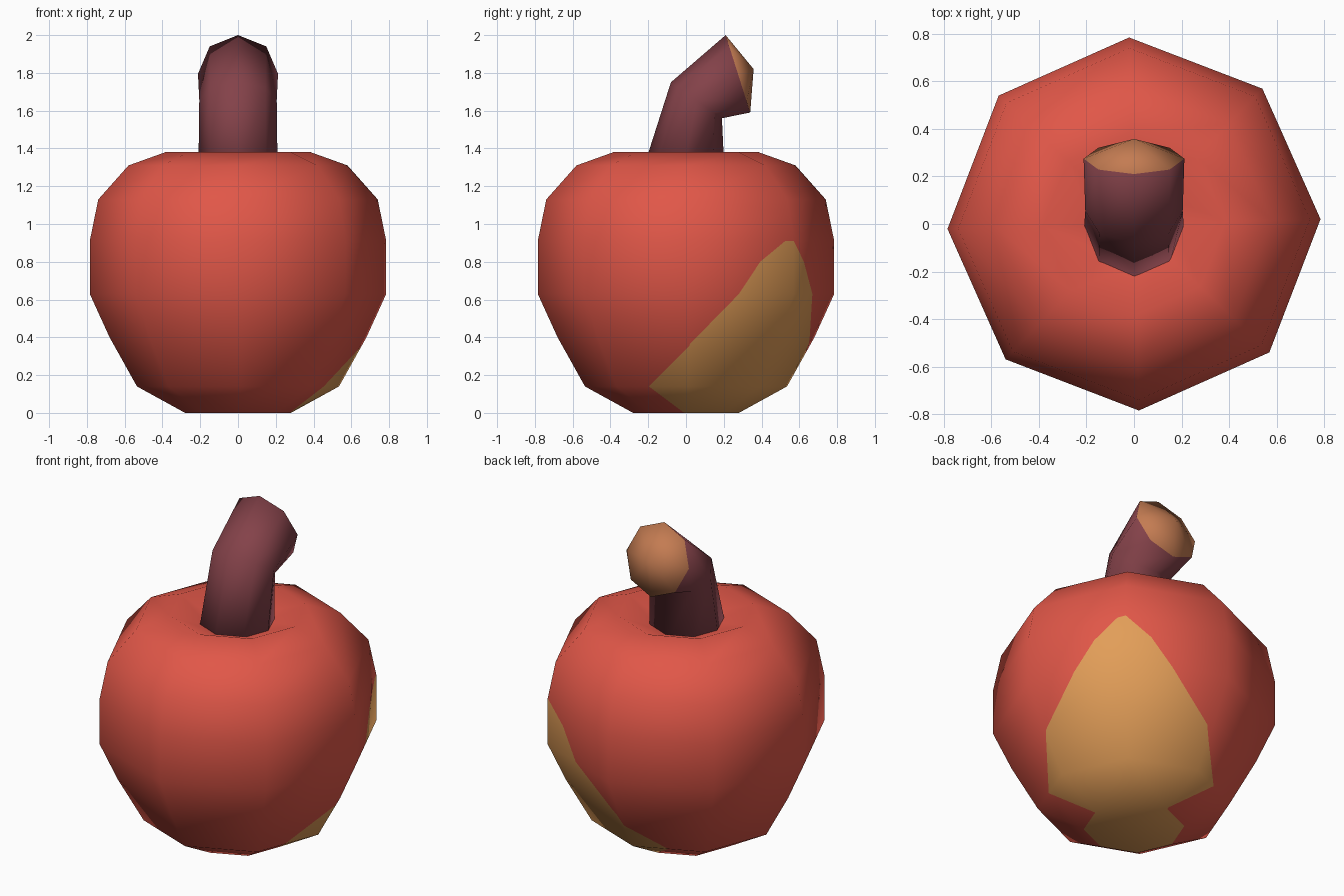
import bpy, bmesh, math
from mathutils import Vector

if "Cube" in bpy.data.objects:
    bpy.data.objects.remove(bpy.data.objects["Cube"])


def material(name, rgb):
    m = bpy.data.materials.new(name)
    m.diffuse_color = (*rgb, 1)
    m.use_nodes = True
    m.node_tree.nodes["Principled BSDF"].inputs["Base Color"].default_value = m.diffuse_color
    return m


RED = material("red skin", (0.75, 0.095, 0.065))
TAN = material("tan patch", (0.76, 0.34, 0.098))
PLUM = material("plum stem", (0.23, 0.054, 0.067))
BROWN = material("cut end brown", (0.55, 0.20, 0.084))


def loft(rings):
    """Join rings of equal point count, closing both ends."""
    bm = bmesh.new()
    loops = [[bm.verts.new(p) for p in ring] for ring in rings]
    for a, b in zip(loops, loops[1:]):
        for i in range(len(a)):
            j = (i + 1) % len(a)
            bm.faces.new((a[i], a[j], b[j], b[i]))
    bm.faces.new(loops[0][::-1])
    end = bm.faces.new(loops[-1])
    bmesh.ops.recalc_face_normals(bm, faces=bm.faces[:])
    return bm, end


def finish(bm, name, mats):
    for f in bm.faces:
        f.smooth = True
    me = bpy.data.meshes.new(name)
    bm.to_mesh(me)
    bm.free()
    for m in mats:
        me.materials.append(m)
    ob = bpy.data.objects.new(name, me)
    bpy.context.collection.objects.link(ob)
    return ob


def ring(center, radius, axis_x, axis_y, turn=0.0, sides=8):
    return [center + axis_x * radius * math.cos(turn + math.tau * i / sides)
            + axis_y * math.sin(turn + math.tau * i / sides) for i in range(sides)]


X, Y, Z = Vector((1, 0, 0)), Vector((0, 1, 0)), Vector((0, 0, 1))

# Fruit body: eight-sided profile with a dimple at the top
profile = [(0.28, 0), (0.535, 0.14), (0.68, 0.40), (0.785, 0.63), (0.785, 0.91),
           (0.74, 1.13), (0.58, 1.31), (0.385, 1.38), (0.17, 1.295)]
bm, _ = loft([ring(Z * z, r, X, Y * r, math.radians(1.5)) for r, z in profile])

# Remember the smooth normals so the patch cuts do not disturb the shading
bm.normal_update()
keep = bm.verts.layers.float_vector.new("keep_normal")
for v in bm.verts:
    v[keep] = v.normal

# Patch on the back right: cut its mirrored outline into the skin
D, U = Vector((1, 1, 0)).normalized(), Vector((-1, 1, 0)).normalized()
outline = [(0, 0.93), (0.16, 0.80), (0.45, 0.37), (0.46, 0.14), (0.2, 0)]
planes = []
for s in (1, -1):
    for (u0, z0), (u1, z1) in zip(outline, outline[1:]):
        planes.append((U * s * u0 + Z * z0,
                       (U * s * (z0 - z1) + Z * (u1 - u0)).normalized()))


def on_side(f):
    c = f.calc_center_median()
    return c.dot(D) > -0.2 and 0.01 < c.z < 1.0


for co, no in planes:
    faces = [f for f in bm.faces if on_side(f)]
    edges = list({e for f in faces for e in f.edges})
    verts = list({v for f in faces for v in f.verts})
    bmesh.ops.bisect_plane(bm, geom=verts + edges + faces, dist=1e-5,
                           plane_co=co, plane_no=no)
for f in bm.faces:
    c = f.calc_center_median()
    inside = on_side(f) and all((c - co).dot(no) < 0 for co, no in planes)
    f.material_index = 1 if inside or c.z < 0.01 else 0

normals = [Vector(v[keep]).normalized() for v in bm.verts]
bm.verts.layers.float_vector.remove(keep)
body = finish(bm, "fruit_body", [RED, TAN])
body.data.normals_split_custom_set_from_vertices(normals)

# Stem: three rings bending backwards, each given by its front and back point
sections = [((-0.24, 1.25), (0.205, 1.25), 0.21),
            ((-0.08, 1.75), (0.19, 1.56), 0.205),
            ((0.21, 2.0), (0.34, 1.59), 0.212)]
rings = []
for (y0, z0), (y1, z1), w in sections:
    a, b = Vector((0, y0, z0)), Vector((0, y1, z1))
    rings.append(ring((a + b) / 2, w, X, (b - a) / 2))
bm, end = loft(rings)

# Domed cut end
dome = bmesh.ops.poke(bm, faces=[end])
dome["verts"][0].co = (0, 0.358, 1.82)
for f in dome["faces"]:
    f.material_index = 1
finish(bm, "stem", [PLUM, BROWN])
